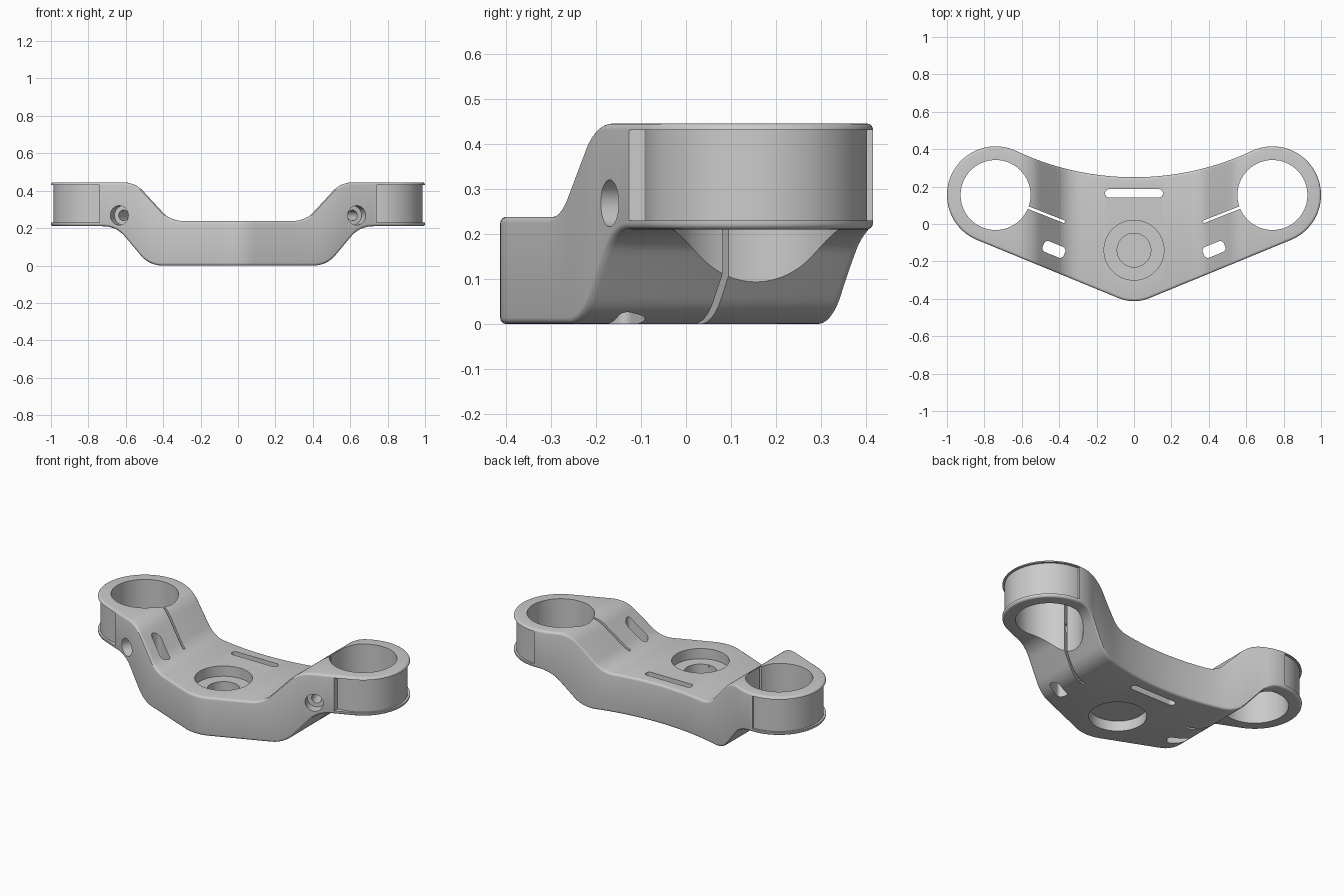
import bpy, bmesh
from math import sin, cos, tan, atan2, asin, sqrt, pi, radians
from mathutils import Matrix, Vector

if "Cube" in bpy.data.objects:
    bpy.data.objects.remove(bpy.data.objects["Cube"])

CX, CY, R = 0.74, 0.155, 0.26        # fork boss centre and radius
ANG = atan2(0.38, 0.925)             # slant of the front edges
BR = 1.482                           # concave back edge radius
FR = 0.22                            # front nose radius


def s_curve(x, z0, z1, xa, xb, r):
    """Flat - arc - ramp - arc - flat height profile."""
    a = atan2(z1 - z0, xb - xa)
    t = r * tan(a / 2)
    if x < xa - t:
        return z0
    if x < xa + t * cos(a):
        return z0 + r - sqrt(r * r - (x - xa + t) ** 2)
    if x < xb - t * cos(a):
        return z0 + tan(a) * (x - xa)
    if x < xb + t:
        return z1 - r + sqrt(max(0, r * r - (xb + t - x) ** 2))
    return z1


def z_top(x):
    return s_curve(abs(x), 0.238, 0.445, 0.36, 0.55, 0.15)


def z_bot(x):
    return s_curve(abs(x), 0.0, 0.21, 0.475, 0.65, 0.15)


def front(x):
    x = abs(x)
    tx, ty = CX + R * sin(ANG), CY - R * cos(ANG)
    if x > tx:
        return CY - sqrt(max(0, R * R - (x - CX) ** 2))
    if x > FR * sin(ANG):
        return ty + tan(ANG) * (x - tx)
    apex = ty - tan(ANG) * tx
    return apex + FR / cos(ANG) - sqrt(FR * FR - x * x)


def back(x):
    x = abs(x)
    if x > 0.63:
        return CY + sqrt(max(0, R * R - (x - CX) ** 2))
    return 0.25 + BR - sqrt(BR * BR - x * x)


# Clamp body: rounded-edge shell, front and back outlines share x stations
th0 = asin((0.63 - CX) / R)
half = [0.63 * i / 48 for i in range(48)]
half += [CX + R * sin(th0 + (pi / 2 - th0) * i / 36) for i in range(37)]
xs = [-x for x in reversed(half[1:])] + half
N = len(xs) - 1
outline = [Vector((x, front(x))) for x in xs] + [Vector((x, back(x))) for x in xs[-2:0:-1]]
M = len(outline)
normals = []
for i in range(M):
    d = (outline[(i + 1) % M] - outline[i - 1]).normalized()
    normals.append(Vector((-d.y, d.x)))      # points inward

bm = bmesh.new()
F, SEG = 0.014, 4


def ring(k, top):
    a = pi / 2 * k / SEG
    inset, drop = F * (1 - cos(a)), F * (1 - sin(a))
    out = []
    for p, n in zip(outline, normals):
        q = p + n * inset
        z = z_top(q.x) - drop if top else z_bot(q.x) + drop
        out.append(bm.verts.new((q.x, q.y, z)))
    return out


rings = [ring(k, False) for k in range(SEG, -1, -1)] + [ring(k, True) for k in range(SEG + 1)]
for lo, hi in zip(rings, rings[1:]):
    for i in range(M):
        j = (i + 1) % M
        bm.faces.new((lo[i], lo[j], hi[j], hi[i]))
for cap in (rings[0], rings[-1]):
    for i in range(N):
        quad = [cap[i], cap[i + 1], cap[(M - i - 1) % M], cap[(M - i) % M]]
        bm.faces.new(list(dict.fromkeys(quad)))
bmesh.ops.triangulate(bm, faces=bm.faces[:])
bmesh.ops.recalc_face_normals(bm, faces=bm.faces[:])
me = bpy.data.meshes.new("clamp_body")
bm.to_mesh(me)
bm.free()
body = bpy.data.objects.new("clamp_body", me)
bpy.context.collection.objects.link(body)
bpy.context.view_layer.objects.active = body
body.select_set(True)


def circle(cx, cy, r, n=64, a0=0.0, a1=2 * pi):
    m = n if a1 - a0 > 6.28 else n - 1
    return [(cx + r * cos(a0 + (a1 - a0) * i / m), cy + r * sin(a0 + (a1 - a0) * i / m)) for i in range(n)]


def round_rect(cx, cy, w, h, r, ang=0.0):
    pts = []
    for k, (sx, sy) in enumerate(((1, 1), (-1, 1), (-1, -1), (1, -1))):
        pts += circle(sx * (w / 2 - r), sy * (h / 2 - r), r, 7, k * pi / 2, (k + 1) * pi / 2)
    c, s = cos(ang), sin(ang)
    return [(cx + x * c - y * s, cy + x * s + y * c) for x, y in pts]


def cut(pts, z0, z1, mat=Matrix(), both=False):
    """Subtract an extruded outline from the body (mirrored across x if both)."""
    for side in ((1, -1) if both else (1,)):
        b = bmesh.new()
        bot = [b.verts.new((x, y, z0)) for x, y in pts]
        top = [b.verts.new((x, y, z1)) for x, y in pts]
        b.faces.new(bot)
        b.faces.new(top)
        for i in range(len(pts)):
            j = (i + 1) % len(pts)
            b.faces.new((bot[i], bot[j], top[j], top[i]))
        bmesh.ops.transform(b, matrix=Matrix.Diagonal((side, 1, 1, 1)) @ mat, verts=b.verts[:])
        bmesh.ops.remove_doubles(b, verts=b.verts[:], dist=1e-5)
        bmesh.ops.recalc_face_normals(b, faces=b.faces[:])
        cm = bpy.data.meshes.new("cutter")
        b.to_mesh(cm)
        b.free()
        co = bpy.data.objects.new("cutter", cm)
        co.hide_render = True
        bpy.context.collection.objects.link(co)
        mod = body.modifiers.new("cut", 'BOOLEAN')
        mod.operation, mod.solver, mod.object = 'DIFFERENCE', 'EXACT', co
        bpy.ops.object.modifier_apply(modifier=mod.name)
        bpy.data.objects.remove(co)


# Recessed outer walls of the bosses, leaving thin lips
recess = circle(CX, CY, 0.36, 33, -pi / 2, pi / 2) + circle(CX, CY, 0.247, 49, -pi / 2, pi / 2)[::-1]
cut(recess, 0.23, 0.431, both=True)
# Fork bores and clamp slits
cut(circle(CX, CY, 0.187, 96), -0.1, 0.6, both=True)
cut(round_rect(0.48, 0.054, 0.236, 0.014, 0.004, radians(21.5)), -0.1, 0.6, both=True)
# Stem hole with bearing seats above and below
cut(circle(0, -0.14, 0.09), -0.1, 0.4)
cut(circle(0, -0.14, 0.16, 80), 0.175, 0.4)
cut(circle(0, -0.14, 0.16, 80), -0.1, 0.063)
# Rear slot and side slots
cut(round_rect(0, 0.164, 0.31, 0.044, 0.0215), -0.1, 0.4)
cut(round_rect(0.428, -0.136, 0.122, 0.062, 0.022, ANG), -0.1, 0.6, both=True)
# Pinch bolt holes, square to the slanted front faces
axis = Vector((-sin(ANG), cos(ANG), 0))
bolt = Matrix.Translation((0.635, -0.17, 0.268)) @ axis.to_track_quat('Z', 'Y').to_matrix().to_4x4()
cut(circle(0, 0, 0.052, 40), -0.08, 0.06, bolt, both=True)
cut(circle(0, 0, 0.028, 32), -0.08, 0.36, bolt, both=True)

bpy.ops.object.shade_smooth_by_angle(angle=radians(30))
